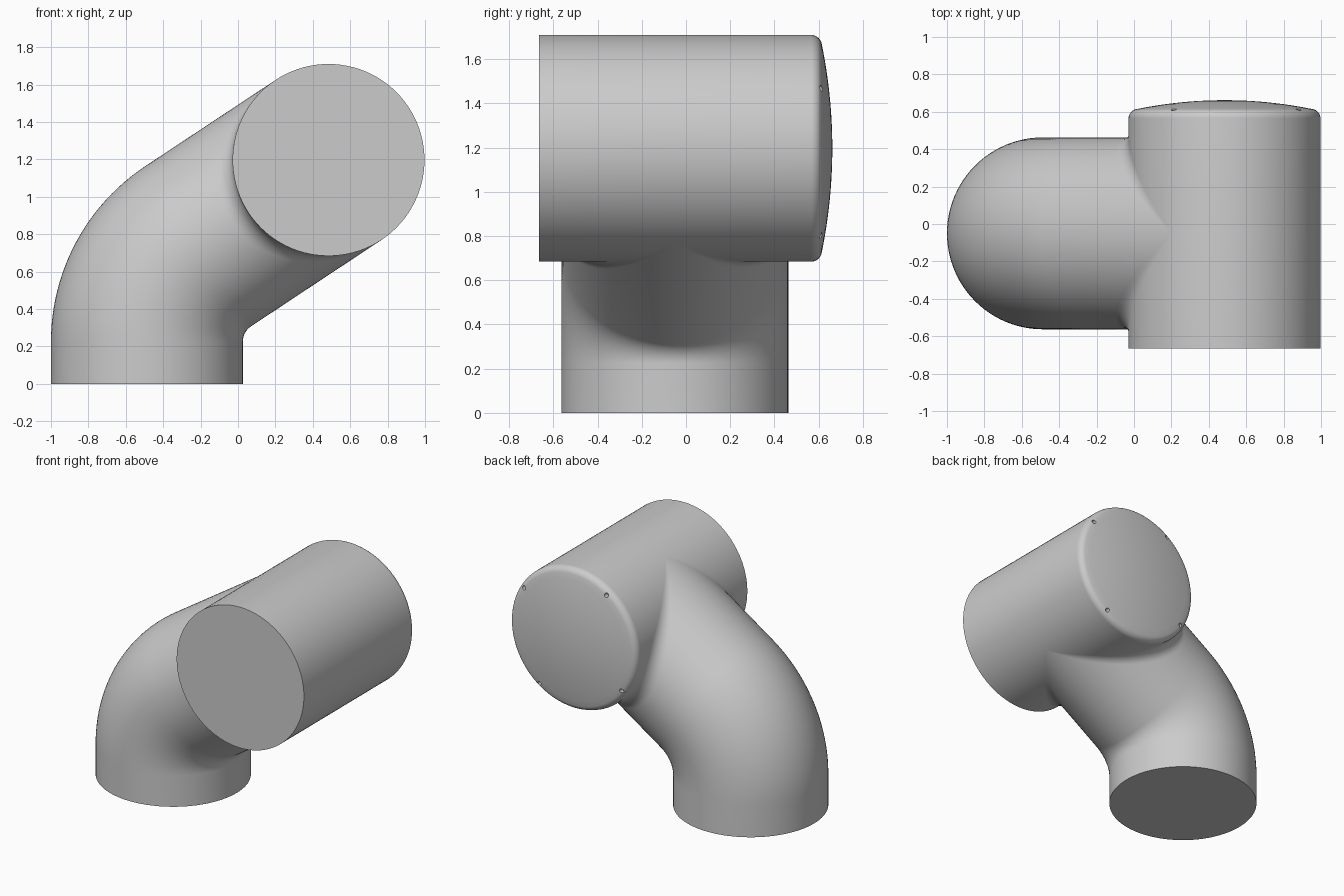
import bpy, bmesh, math
from mathutils import Vector, Matrix

cube = bpy.data.objects.get("Cube")
if cube:
    bpy.data.objects.remove(cube, do_unlink=True)

R = 0.513                              # radius of both tubes
FILLET = 0.1                           # blend radius where the tubes meet
BEND = R + 0.1                         # centreline radius of the elbow
TURN = math.radians(56.5)
JOINT = Vector((0.484, -0.05, 1.197))  # where the tube axes cross
SIDES = 96
Y = Vector((0, 1, 0))

grey = bpy.data.materials.new("light grey")
grey.use_nodes = True
colour = (0.6, 0.6, 0.6, 1)
grey.diffuse_color = colour
grey.node_tree.nodes["Principled BSDF"].inputs["Base Color"].default_value = colour


def finish(bm, name):
    bmesh.ops.remove_doubles(bm, verts=bm.verts, dist=1e-5)
    bmesh.ops.recalc_face_normals(bm, faces=bm.faces)
    mesh = bpy.data.meshes.new(name)
    bm.to_mesh(mesh)
    bm.free()
    mesh.materials.append(grey)
    obj = bpy.data.objects.new(name, mesh)
    bpy.context.collection.objects.link(obj)
    return obj


def smooth(obj):
    bpy.ops.object.select_all(action='DESELECT')
    obj.select_set(True)
    bpy.context.view_layer.objects.active = obj
    bpy.ops.object.shade_smooth_by_angle(angle=math.radians(35))


def loft(rings):
    """Skin a list of closed rings and cap the first one."""
    bm = bmesh.new()
    rows = [[bm.verts.new(p) for p in ring] for ring in rings]
    for low, high in zip(rows, rows[1:]):
        for i in range(SIDES):
            j = (i + 1) % SIDES
            bm.faces.new((low[i], low[j], high[j], high[i]))
    bm.faces.new(rows[0])
    return bm


angles = [2 * math.pi * i / SIDES for i in range(SIDES)]


def ring(centre, across):
    return [centre + R * (math.cos(a) * across + math.sin(a) * Y) for a in angles]


# Elbow tube: vertical foot, bend, then a slanted run up to the cross tube
axis = Vector((math.sin(math.pi / 2 - TURN + math.pi / 2), 0, 0))
axis = Vector((math.sin(TURN), 0, math.cos(TURN)))
side = Vector((math.cos(TURN), 0, -math.sin(TURN)))
bend_x = -1 + R + BEND
arc_end_x = bend_x - BEND * side.x
run = (JOINT.x - arc_end_x) / axis.x
bend_centre = JOINT - axis * run + BEND * side

rings = [ring(Vector((-1 + R, JOINT.y, 0)), Vector((1, 0, 0)))]
for k in range(25):
    b = TURN * k / 24
    across = Vector((math.cos(b), 0, -math.sin(b)))
    rings.append(ring(bend_centre - BEND * across, across))

# Rolling-ball fillet that flares the slanted run into the cross tube
far = R + FILLET
for k in range(11):
    blend = []
    for a in angles:
        t, y = math.cos(a), math.sin(a)
        ball = JOINT + far * (-abs(y) * axis + t * side + y * Y)
        to_elbow = -(t * side + y * Y)
        to_cross = abs(y) * axis - t * side
        if to_elbow.angle(to_cross) > 1e-4:
            way = to_elbow.slerp(to_cross, k / 10) if hasattr(to_elbow, "slerp") else to_elbow
        else:
            way = to_elbow
        blend.append(ball + FILLET * way)
    rings.append(blend)
smooth(finish(loft(rings), "elbow_tube"))

# Cross tube: flat front, rounded back rim and shallow domed cover
FRONT, RIM, BACK = -0.665, 0.565, 0.662
EDGE = 0.05
profile = [(R, FRONT), (R, RIM)]
for k in range(1, 9):
    a = math.radians(75) * k / 8
    profile.append((R - EDGE + EDGE * math.cos(a), RIM + EDGE * math.sin(a)))
dome_r, dome_y = profile[-1]
for k in range(1, 13):
    f = 1 - k / 12
    profile.append((max(dome_r * f, 1e-6), BACK - (BACK - dome_y) * f * f))
X, Z = Vector((1, 0, 0)), Vector((0, 0, 1))
hub = Vector((JOINT.x, 0, JOINT.z))
cross = finish(loft([[hub + y * Y + r * (math.cos(a) * X + math.sin(a) * Z)
                      for a in angles] for r, y in profile]), "cross_tube")

# Four small screw holes around the cover rim
bm = bmesh.new()
for k in range(4):
    a = math.radians(34.5 + 90 * k)
    spot = hub + 0.477 * (math.cos(a) * X + math.sin(a) * Z) + 0.615 * Y
    bmesh.ops.create_cone(bm, cap_ends=True, segments=16, radius1=0.015, radius2=0.015,
                          depth=0.07, matrix=Matrix.Translation(spot) @
                          Matrix.Rotation(math.pi / 2, 4, 'X'))
cutter = finish(bm, "screw_hole_cutter")
cutter.hide_render = True
holes = cross.modifiers.new("screw holes", 'BOOLEAN')
holes.operation = 'DIFFERENCE'
holes.solver = 'EXACT'
holes.object = cutter
bpy.ops.object.select_all(action='DESELECT')
cross.select_set(True)
bpy.context.view_layer.objects.active = cross
bpy.ops.object.modifier_apply(modifier=holes.name)
bpy.data.objects.remove(cutter, do_unlink=True)
smooth(cross)
